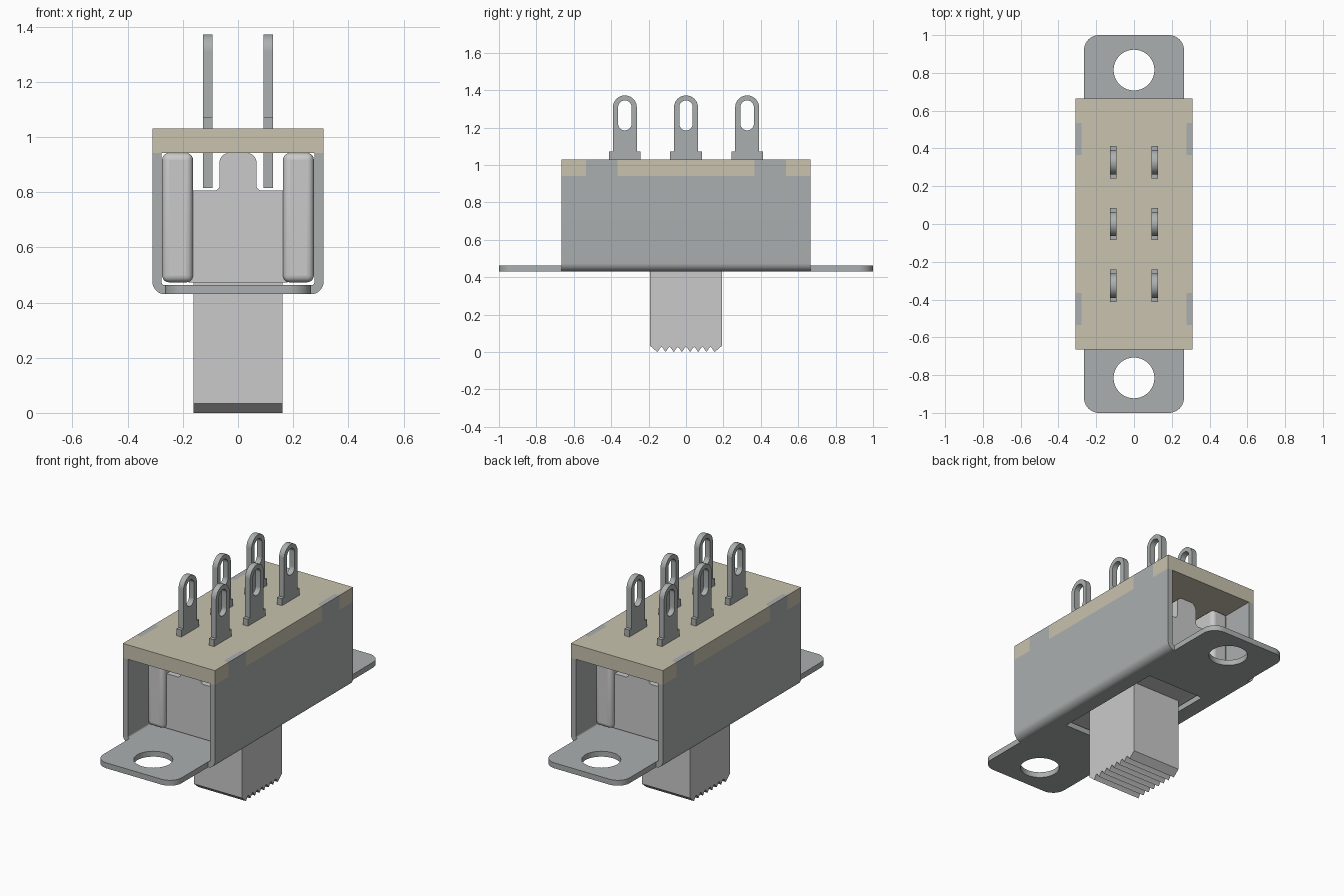
import bpy, bmesh
from math import pi, cos, sin, tan
from mathutils import Matrix, Vector

if "Cube" in bpy.data.objects:
    bpy.data.objects.remove(bpy.data.objects["Cube"])


def material(name, rgb):
    m = bpy.data.materials.new(name)
    m.use_nodes = True
    m.diffuse_color = (*rgb, 1)
    m.node_tree.nodes["Principled BSDF"].inputs["Base Color"].default_value = (*rgb, 1)
    return m


METAL = material("grey metal", (0.41, 0.43, 0.43))
PLASTIC = material("light grey plastic", (0.59, 0.59, 0.59))
BOARD = material("beige board", (0.58, 0.54, 0.42))

# Profile planes: XY extruded in z, XZ extruded in y, YZ extruded in x
AXES = {
    "z": Matrix.Identity(4),
    "y": Matrix.Rotation(pi / 2, 4, "X"),
    "x": Matrix(((0, 0, 1, 0), (1, 0, 0, 0), (0, 1, 0, 0), (0, 0, 0, 1))),
}


def circle(cx, cy, r, n=40):
    return [(cx + r * cos(2 * pi * i / n), cy + r * sin(2 * pi * i / n)) for i in range(n)]


def rect(x0, x1, y0, y1):
    return [(x0, y0), (x1, y0), (x1, y1), (x0, y1)]


def fillet(points, steps=8):
    """Round every corner given as (u, v, radius); plain (u, v) stays sharp."""
    out = []
    for i, p in enumerate(points):
        c = Vector(p[:2])
        if len(p) == 2:
            out.append(tuple(c))
            continue
        a = (Vector(points[i - 1][:2]) - c).normalized()
        b = (Vector(points[(i + 1) % len(points)][:2]) - c).normalized()
        half = a.angle(b) / 2
        start, end = c + a * p[2] / tan(half), c + b * p[2] / tan(half)
        mid = c + (a + b).normalized() * p[2] / sin(half)
        for k in range(steps + 1):
            ray = start.lerp(end, k / steps) - mid
            out.append(tuple(mid + ray.normalized() * p[2]))
    return out


def finish(obj, mat):
    obj.data.materials.clear()
    obj.data.materials.append(mat)
    bpy.ops.object.select_all(action="DESELECT")
    obj.select_set(True)
    bpy.context.view_layer.objects.active = obj
    bpy.ops.object.shade_smooth_by_angle(angle=0.6)
    return obj


def plate(name, loops, axis, depth, location, mat):
    """Extrude an outline (first loop) with holes (other loops)."""
    curve = bpy.data.curves.new(name, "CURVE")
    curve.dimensions = "2D"
    curve.fill_mode = "BOTH"
    curve.extrude = depth / 2
    for loop in loops:
        s = curve.splines.new("POLY")
        s.points.add(len(loop) - 1)
        for point, (u, v) in zip(s.points, loop):
            point.co = (u, v, 0, 1)
        s.use_cyclic_u = True
    helper = bpy.data.objects.new(name + "_outline", curve)
    bpy.context.collection.objects.link(helper)
    graph = bpy.context.evaluated_depsgraph_get()
    mesh = bpy.data.meshes.new_from_object(helper.evaluated_get(graph))
    bpy.data.objects.remove(helper)
    bm = bmesh.new()
    bm.from_mesh(mesh)
    bmesh.ops.remove_doubles(bm, verts=bm.verts, dist=0.0002)
    bm.transform(AXES[axis])
    bmesh.ops.recalc_face_normals(bm, faces=bm.faces)
    bm.to_mesh(mesh)
    bm.free()
    obj = bpy.data.objects.new(name, mesh)
    obj.location = location
    bpy.context.collection.objects.link(obj)
    return finish(obj, mat)


def box(name, x, y, z, mat, bevel=0):
    bm = bmesh.new()
    bmesh.ops.create_cube(bm, size=1)
    for v in bm.verts:
        v.co = [r[0] + (c + 0.5) * (r[1] - r[0]) for c, r in zip(v.co, (x, y, z))]
    mesh = bpy.data.meshes.new(name)
    bm.to_mesh(mesh)
    bm.free()
    obj = bpy.data.objects.new(name, mesh)
    bpy.context.collection.objects.link(obj)
    if bevel:
        mod = obj.modifiers.new("Rounded edges", "BEVEL")
        mod.width, mod.segments = bevel, 5
    return finish(obj, mat)


W, L = 0.31, 0.665            # half width and half length of the housing
FLOOR, RIM, TOP = 0.43, 0.942, 1.03
T = 0.033                     # sheet thickness
SIDES = ((1, "left"), (-1, "right"))

# Mounting floor with rounded ends, screw holes and the lever slot
F = 0.265
outline = fillet([(-F, -1, 0.08), (F, -1, 0.08), (F, 1, 0.08), (-F, 1, 0.08)])
plate("mounting_floor",
      [outline, circle(0, 0.815, 0.108), circle(0, -0.815, 0.108), rect(-0.19, 0.19, -0.36, 0.36)],
      "z", T, (0, 0, FLOOR + T / 2), METAL)

# Folded side walls with tabs gripping the board
for s, side in SIDES:
    wall = fillet([(s * F, FLOOR), (s * W, FLOOR, W - F), (s * W, RIM), (s * (W - T), RIM),
                   (s * (W - T), FLOOR + T, 0.011), (s * F, FLOOR + T)])
    plate(side + "_wall", [wall], "y", 2 * L, (0, 0, 0), METAL)
    for e, end in ((-1, "front"), (1, "back")):
        box(f"{side}_{end}_tab", sorted((s * W, s * (W - T))), sorted((e * 0.365, e * 0.535)),
            (RIM, TOP), METAL)

# Terminal board, notched around the tabs
notched = [(W, -L)]
for e in (-1, 1):
    a, b = sorted((e * 0.365, e * 0.535))
    notched += [(W, a), (W - T, a), (W - T, b), (W, b)]
notched += [(W, L)]
notched += [(-x, -y) for x, y in notched]
plate("terminal_board", [notched], "z", TOP - RIM, (0, 0, (TOP + RIM) / 2), BOARD)

# Six solder terminals with eyelets
half = [(0.06, 0.815), (0.06, TOP), (0.085, TOP), (0.085, 1.072), (0.064, 1.072), (0.064, 1.372, 0.0635)]
mirror = [(-p[0], *p[1:]) for p in reversed(half)]
eye = fillet([(-0.036, 1.185, 0.0355), (0.036, 1.185, 0.0355),
              (0.036, 1.345, 0.0355), (-0.036, 1.345, 0.0355)])
for s, side in SIDES:
    for y, place in ((-0.327, "front"), (0, "middle"), (0.327, "back")):
        plate(f"{side}_{place}_terminal", [fillet(half + mirror), eye], "x", 0.034,
              (s * 0.11, y, 0), METAL)

# Slider core: centre rib with a channel on each side for the terminals
B, R = 0.473, 0.942
half = [(0.18, B), (0.18, 0.805), (0.067, 0.805, 0.02), (0.067, R, 0.035)]
core = fillet(half + [(-p[0], *p[1:]) for p in reversed(half)])
plate("slider_core", [core], "y", 0.91, (0, 0, 0), PLASTIC)
for s, side in SIDES:
    box(side + "_slider_rail", sorted((s * 0.163, s * 0.275)), (-0.485, 0.485), (B, R), PLASTIC, 0.025)

# Lever with a chamfered, serrated grip
pitch = 0.306 / 7
grip = [(-0.193, B + 0.01), (-0.193, 0.034), (-0.153, 0)]
for i in range(7):
    y = -0.153 + pitch * i
    grip += [(y + pitch * k, z) for k, z in ((0.36, 0.023), (0.5, 0.027), (0.64, 0.023), (1, 0))]
grip += [(0.193, 0.034), (0.193, B + 0.01)]
plate("lever", [grip], "x", 0.322, (0, 0, 0), PLASTIC)
